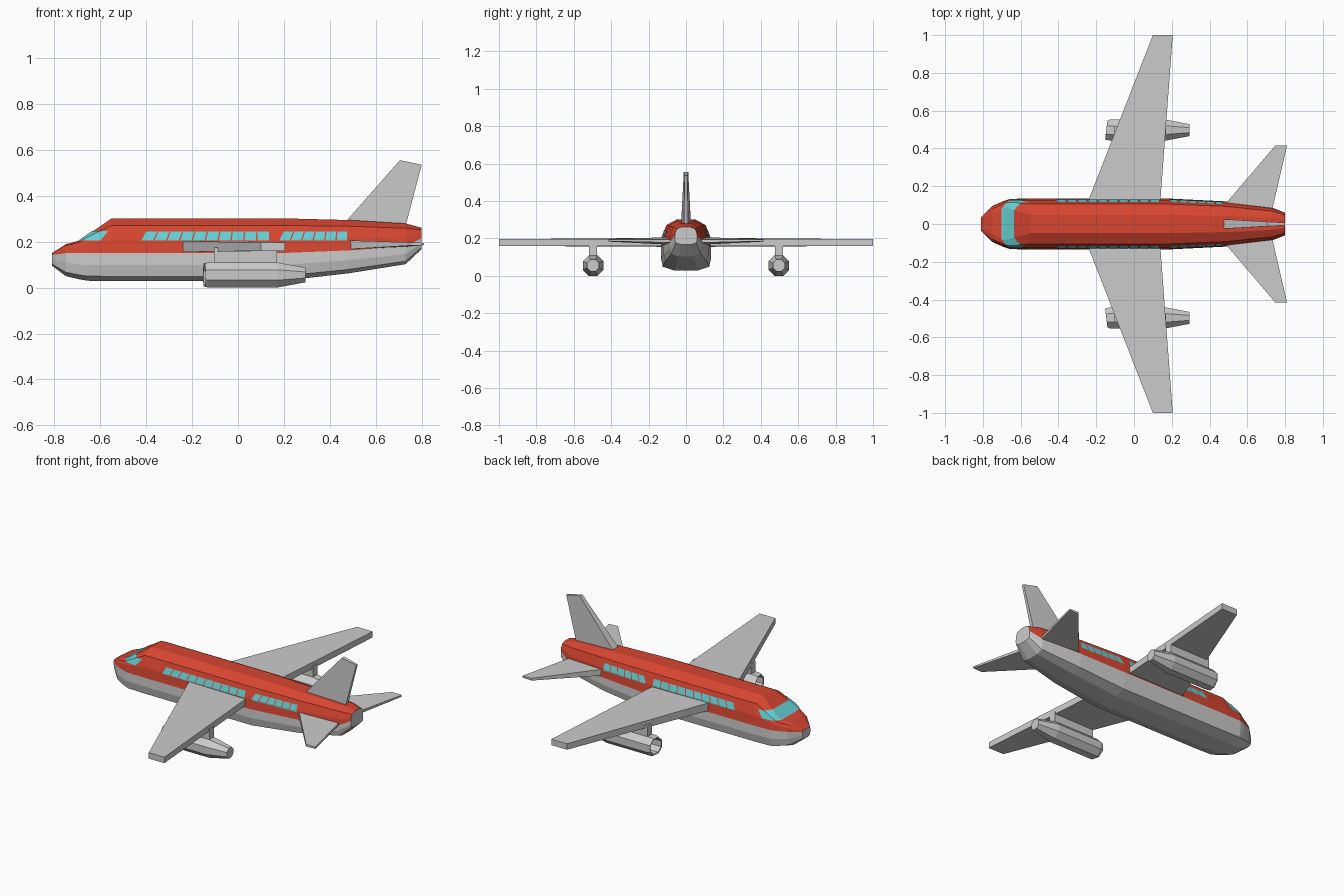
import bpy, bmesh
from math import cos, sin, pi
from mathutils import Vector

if "Cube" in bpy.data.objects:
    bpy.data.objects.remove(bpy.data.objects["Cube"])


def material(name, rgb):
    m = bpy.data.materials.new(name)
    m.diffuse_color = (*rgb, 1)
    m.use_nodes = True
    m.node_tree.nodes["Principled BSDF"].inputs["Base Color"].default_value = m.diffuse_color
    return m


red = material("red_paint", (0.68, 0.06, 0.03))
teal = material("window_glass", (0.13, 0.62, 0.65))


def add_object(name, bm, mats=(), mirror=False):
    me = bpy.data.meshes.new(name)
    bmesh.ops.recalc_face_normals(bm, faces=bm.faces)
    bm.to_mesh(me)
    bm.free()
    ob = bpy.data.objects.new(name, me)
    bpy.context.collection.objects.link(ob)
    for m in mats:
        me.materials.append(m)
    if mirror:
        mod = ob.modifiers.new("mirror", 'MIRROR')
        mod.use_axis = (False, True, False)
    return ob


def loft(rings, mat_of=lambda i: 0, caps=True):
    """Skin a list of equal-length point rings."""
    bm = bmesh.new()
    vs = [[bm.verts.new(p) for p in r] for r in rings]
    n = len(vs[0])
    for a, b in zip(vs, vs[1:]):
        for i in range(n):
            j = (i + 1) % n
            bm.faces.new((a[i], a[j], b[j], b[i])).material_index = mat_of(i)
    if caps:
        bm.faces.new(vs[0])
        bm.faces.new(vs[-1])
    bmesh.ops.recalc_face_normals(bm, faces=bm.faces)
    return bm


# Fuselage stations: x, half width, bottom, belt line, top, boxiness of upper part
STATIONS = [
    (-0.81, 0.037, 0.095, 0.142, 0.150, 0.5),
    (-0.75, 0.095, 0.050, 0.150, 0.190, 0.4),
    (-0.69, 0.122, 0.036, 0.150, 0.206, 0.7),
    (-0.655, 0.133, 0.030, 0.150, 0.231, 0.5),
    (-0.55, 0.135, 0.028, 0.150, 0.305, 0.0),
    (0.18, 0.135, 0.028, 0.150, 0.305, 0.0),
    (0.48, 0.120, 0.062, 0.162, 0.297, 0.0),
    (0.73, 0.087, 0.102, 0.180, 0.281, 0.0),
    (0.80, 0.060, 0.168, 0.215, 0.262, 0.0),
]
LOWER = [(0.45, 0), (0.92, 0.17), (1, 0.57), (0.99, 1)]
UPPER = [(0.94, 0.38), (0.78, 0.78), (0.36, 0.98)]


def section(x, w, bot, belt, top, box):
    half = [(x, w * y, bot + f * (belt - bot)) for y, f in LOWER]
    half += [(x, w * (y + (0.96 - y) * box * 0.8),
              belt + (f + (0.97 - f) * box * 0.5) * (top - belt)) for y, f in UPPER]
    return half + [(px, -py, pz) for px, py, pz in reversed(half)]


def fuselage_mesh():
    return loft([section(*s) for s in STATIONS], lambda i: 1 if 3 <= i <= 9 else 0)


add_object("fuselage", fuselage_mesh(), (None, red))


# Glazing: strips of the fuselage skin, trimmed by planes and lifted slightly
def trim(bm, co, no):
    bmesh.ops.bisect_plane(bm, geom=bm.verts[:] + bm.edges[:] + bm.faces[:],
                           plane_co=co, plane_no=no, clear_outer=True)


def skin_patch(name, z0, z1, x0, x1, slant0=0, slant1=0):
    bm = fuselage_mesh()
    bm.normal_update()
    normals = {v: v.normal.copy() for v in bm.verts}
    for v, n in normals.items():
        v.co += n * 0.003
    trim(bm, (0, 0, z0), (0, 0, -1))
    trim(bm, (0, 0, z1), (0, 0, 1))
    trim(bm, (x0, 0, z0), (-1, 0, slant0))
    trim(bm, (x1, 0, z0), (1, 0, -slant1))
    for f in bm.faces:
        f.material_index = 0
    me = bpy.data.meshes.new(name)
    bm.to_mesh(me)
    bm.free()
    me.materials.append(teal)
    bpy.context.collection.objects.link(bpy.data.objects.new(name, me))


skin_patch("windshield", 0.205, 0.247, -0.76, -0.60, 0, 0.85)
for label, start, end, count in (("front_window", -0.42, 0.14, 10),
                                 ("rear_window", 0.18, 0.48, 6)):
    step = (end - start) / count
    for k in range(count):
        s0 = 0.5 * (1 - k / count)
        s1 = 0.5 * (1 - (k + 1) / count)
        skin_patch(f"{label}_{k + 1}", 0.205, 0.244, start + k * step,
                   start + (k + 1) * step - 0.006, s0, s1)


# Wings and tailplanes: root and tip slabs (lead x, lead half thickness, trail x, trail half thickness)
def slab(y, z, lead, lt, trail, tt):
    return [(lead, y, z - lt), (trail, y, z - tt), (trail, y, z + tt), (lead, y, z + lt)]


add_object("wing", loft([slab(0.09, 0.179, -0.255, 0.024, 0.137, 0.02),
                         slab(1.0, 0.178, 0.10, 0.018, 0.205, 0.018)]), mirror=True)
add_object("tailplane", loft([slab(0.06, 0.186, 0.445, 0.021, 0.728, 0.009),
                              slab(0.415, 0.190, 0.748, 0.007, 0.81, 0.005)]), mirror=True)


# Vertical fin
def fin_ring(x0, z0, t0, x1, z1, t1):
    return [(x0, -t0, z0), (x1, -t1, z1), (x1, t1, z1), (x0, t0, z0)]


add_object("tail_fin", loft([fin_ring(0.45, 0.265, 0.027, 0.725, 0.25, 0.012),
                             fin_ring(0.705, 0.555, 0.012, 0.80, 0.535, 0.007)]))


# Engines: octagonal nacelle with hollow intake
EY, EZ = 0.497, 0.055


def octagon(x, r, skew=0):
    ring = []
    for k in range(8):
        a = pi / 8 + k * pi / 4
        y, z = r * cos(a), r * sin(a)
        ring.append((x + skew * y, EY + y, EZ + z))
    return ring


add_object("engine", loft([octagon(0.0, 0.040), octagon(-0.145, 0.046, 0.12),
                           octagon(-0.147, 0.054, 0.12), octagon(-0.13, 0.0595),
                           octagon(0.17, 0.0595), octagon(0.295, 0.034)]), mirror=True)

# Engine pylons
pylon = bmesh.new()
bmesh.ops.create_cube(pylon, size=1)
bmesh.ops.scale(pylon, vec=(0.275, 0.044, 0.075), verts=pylon.verts)
bmesh.ops.translate(pylon, vec=Vector((0.033, EY, 0.1375)), verts=pylon.verts)
add_object("engine_pylon", pylon, mirror=True)
